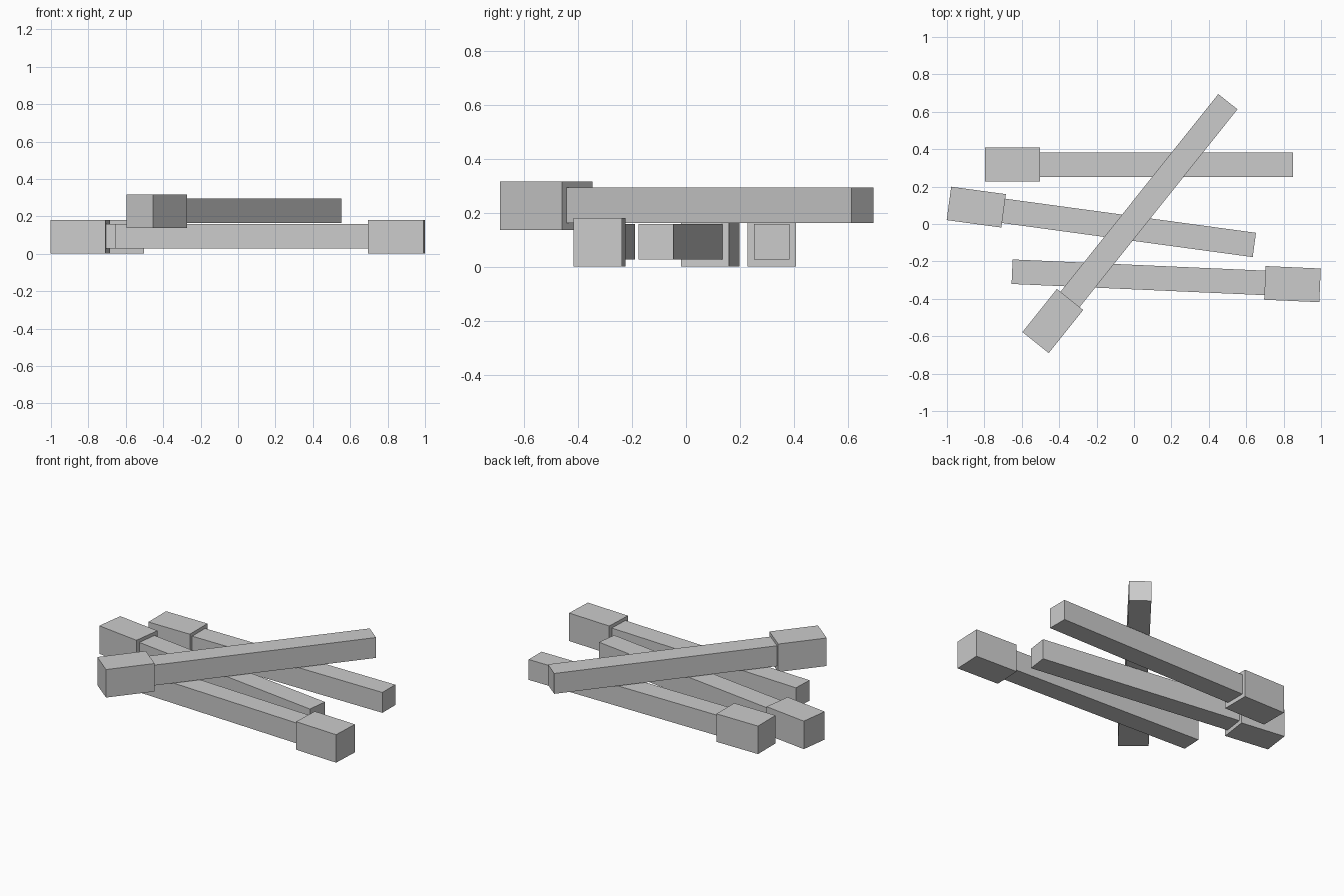
import bpy
from math import atan2
from mathutils import Matrix, Vector

if "Cube" in bpy.data.objects:
    bpy.data.objects.remove(bpy.data.objects["Cube"])

LENGTH, HEAD_LEN = 1.648, 0.295
HEAD_W, STICK_W = 0.18, 0.131


def box(name, x0, x1, width, z, frame):
    """Square bar running along the local x axis of the given frame."""
    bpy.ops.mesh.primitive_cube_add(size=1)
    ob = bpy.context.object
    ob.name = name
    ob.matrix_world = (frame @ Matrix.Translation(((x0 + x1) / 2, 0, z))
                       @ Matrix.Diagonal((x1 - x0, width, width, 1)))
    return ob


def match(name, head_end, tail_end, lift=0.0):
    """Matchstick laid from the head tip to the tail tip, in plan."""
    a, b = Vector(head_end), Vector(tail_end)
    d = b - a
    mid = (a + b) / 2
    frame = (Matrix.Translation((mid.x, mid.y, lift))
             @ Matrix.Rotation(atan2(d.y, d.x), 4, 'Z'))
    h = LENGTH / 2
    box(name + "_head", -h, -h + HEAD_LEN, HEAD_W, 0.0905, frame)
    box(name + "_stick", -h + HEAD_LEN, h, STICK_W, 0.093, frame)


# three matches lying on the floor
match("back_match", (-0.797, 0.318), (0.85, 0.318))
match("middle_match", (-0.989, 0.11), (0.643, -0.112))
match("front_match", (0.995, -0.328), (-0.652, -0.255))
# one match resting across them
match("top_match", (-0.526, -0.634), (0.502, 0.654), 0.136)
